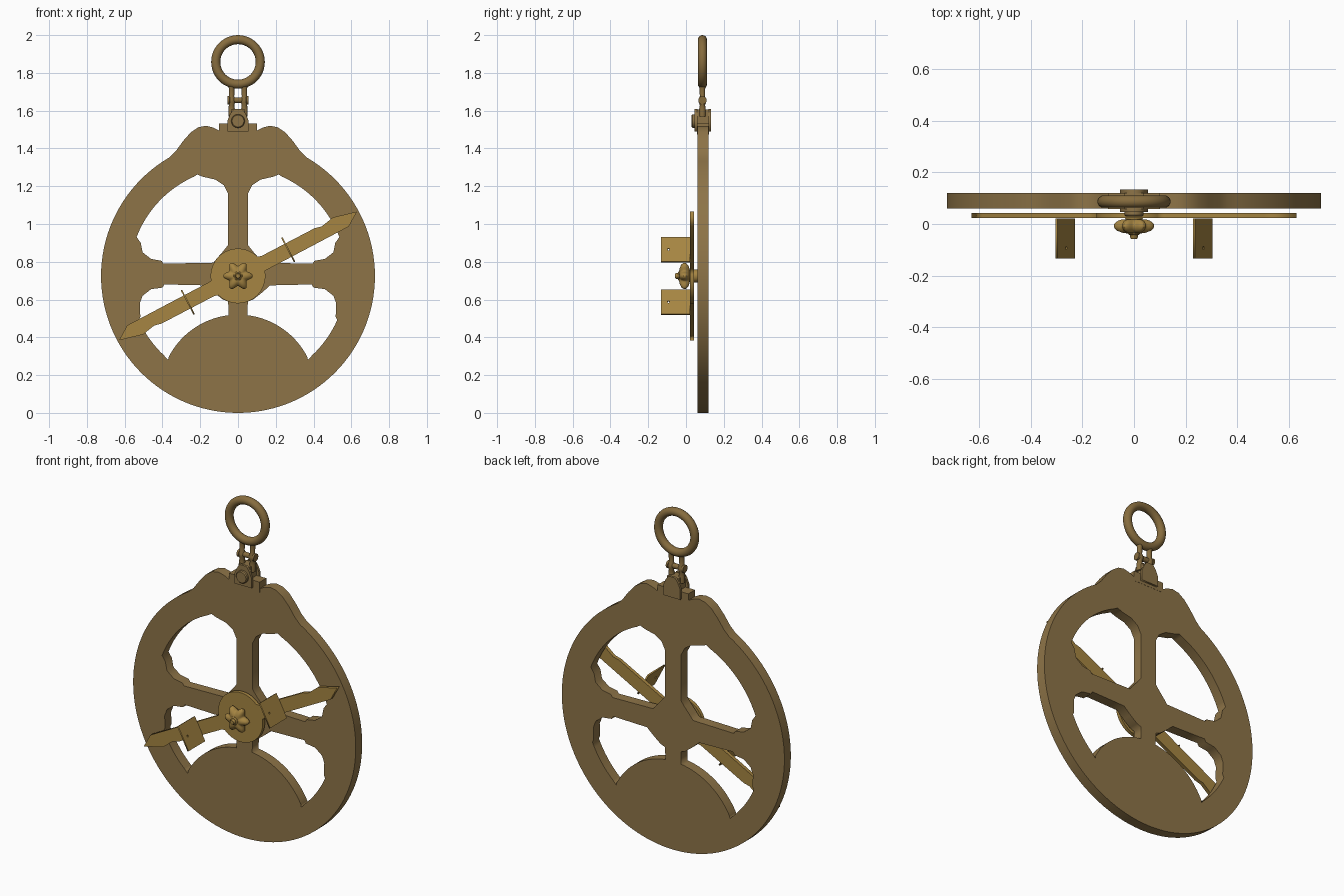
import bpy, bmesh, math
from mathutils import Matrix, Vector

if "Cube" in bpy.data.objects:
    bpy.data.objects.remove(bpy.data.objects["Cube"], do_unlink=True)

HUB = Vector((0, 0, 0.725))
TILT = math.radians(27.6)
FRONT = Matrix.Rotation(math.pi / 2, 4, 'X')     # drawing plane -> upright, facing -y


def material(name, rgb):
    m = bpy.data.materials.new(name)
    m.use_nodes = True
    m.diffuse_color = (*rgb, 1)
    m.node_tree.nodes["Principled BSDF"].inputs["Base Color"].default_value = (*rgb, 1)
    return m


BODY = material("dull bronze", (0.27, 0.175, 0.064))
BRASS = material("bright brass", (0.38, 0.235, 0.055))
DARK = material("dark brass", (0.24, 0.15, 0.048))


def add(name, mesh, mat, smooth=False):
    ob = bpy.data.objects.new(name, mesh)
    bpy.context.scene.collection.objects.link(ob)
    mesh.materials.clear()
    mesh.materials.append(mat)
    if smooth:
        bpy.context.view_layer.objects.active = ob
        bpy.ops.object.select_all(action='DESELECT')
        ob.select_set(True)
        bpy.ops.object.shade_smooth_by_angle(angle=math.radians(40))
    return ob


def plate(name, loops, thick, matrix, mat):
    """Flat plate from an outline and its holes, centred on the drawing plane."""
    cu = bpy.data.curves.new(name, 'CURVE')
    cu.dimensions, cu.fill_mode, cu.extrude = '2D', 'BOTH', thick / 2
    for pts in loops:
        sp = cu.splines.new('POLY')
        sp.points.add(len(pts) - 1)
        for p, (x, y) in zip(sp.points, pts):
            p.co = (x, y, 0, 1)
        sp.use_cyclic_u = True
    tmp = bpy.data.objects.new(name + "_curve", cu)
    bpy.context.scene.collection.objects.link(tmp)
    deps = bpy.context.evaluated_depsgraph_get()
    mesh = bpy.data.meshes.new_from_object(tmp.evaluated_get(deps))
    bpy.data.objects.remove(tmp, do_unlink=True)
    mesh.transform(matrix)
    return add(name, mesh, mat)


def lathe(name, rings, matrix, mat, seg=32, lobes=0, depth=0.0):
    """Closed solid of (radius, height) rings, optionally lobed."""
    bm = bmesh.new()
    loops = []
    for r, h in rings:
        loop = []
        for i in range(seg):
            a = math.tau * i / seg
            q = r * (1 - depth + depth * math.cos(lobes * a))
            loop.append(bm.verts.new((q * math.cos(a), q * math.sin(a), h)))
        loops.append(loop)
    for a, b in zip(loops, loops[1:]):
        for i in range(seg):
            j = (i + 1) % seg
            bm.faces.new((a[i], a[j], b[j], b[i]))
    bm.faces.new(loops[0][::-1])
    bm.faces.new(loops[-1])
    bmesh.ops.recalc_face_normals(bm, faces=bm.faces)
    bm.transform(matrix)
    mesh = bpy.data.meshes.new(name)
    bm.to_mesh(mesh)
    bm.free()
    return add(name, mesh, mat, True)


def box(name, size, loc, mat):
    bm = bmesh.new()
    bmesh.ops.create_cube(bm, size=1, matrix=Matrix.Translation(loc) @ Matrix.Diagonal((*size, 1)))
    mesh = bpy.data.meshes.new(name)
    bm.to_mesh(mesh)
    bm.free()
    return add(name, mesh, mat)


def arc(r, cz, a0, a1, n):
    angles = [math.radians(a0 + (a1 - a0) * i / n) for i in range(n + 1)]
    return [(r * math.cos(a), cz + r * math.sin(a)) for a in angles]


def flip(pts):
    return [(-x, z) for x, z in reversed(pts)]


def at(y, z=0.0, x=0.0):
    return Matrix.Translation((x, y, z)) @ FRONT


# Wheel: round rim with raised shoulders, four openings and a weighted base
right_edge = arc(0.725, 0.725, -90, 60, 50) + [
    (0.33, 1.385), (0.29, 1.44), (0.25, 1.485), (0.21, 1.512), (0.17, 1.52),
    (0.13, 1.51), (0.1, 1.495)]
outline = right_edge + flip(right_edge[1:])
upper = arc(0.575, 0.725, 21, 66, 14) + [
    (0.215, 1.262), (0.185, 1.25), (0.12, 1.235), (0.075, 1.205), (0.052, 1.16),
    (0.052, 0.89), (0.075, 0.86), (0.11, 0.82), (0.13, 0.795), (0.395, 0.79),
    (0.405, 0.805), (0.46, 0.815), (0.505, 0.85), (0.515, 0.90)]
lower = [(0.052, 0.59), (0.065, 0.575), (0.125, 0.635), (0.17, 0.675), (0.39, 0.68),
         (0.4, 0.663), (0.46, 0.655), (0.505, 0.62), (0.52, 0.58), (0.517, 0.51)]
lower[1] = (0.08, 0.6)
lower += arc(0.575, 0.725, -24, -47, 8) + [(0.37, 0.28)] + arc(0.413, 0.107, 27, 83, 16)
plate("wheel", [outline, upper, flip(upper), lower, flip(lower)], 0.06, at(0.09), BODY)

# Sighting rule: pointed arms either side of a round centre
arm = arc(0.145, 0, -162, -17, 20) + [
    (0.17, -0.042), (0.641, -0.04), (0.716, 0.01), (0.589, 0.042), (0.515, 0.027),
    (0.477, 0.036), (0.16, 0.036)]
half = [p for p in arm if p[0] > 0] + arc(0.145, 0, 17, 85, 10)
rule = half + [(-x, -z) for x, z in half]
tilted = Matrix.Translation(HUB) @ Matrix.Rotation(-TILT, 4, 'Y')
plate("sighting_rule", [rule], 0.021, tilted @ at(0.033), BRASS)

# Sight vanes: thin upright plates with a pinhole
vane = [(-0.073, 0.0), (0.073, 0.0), (0.073, 0.155), (-0.073, 0.155)]
pinhole = [(x, z + 0.115) for x, z in arc(0.006, 0, 0, 330, 11)]
to_vane = Matrix(((0, 0, 1, 0), (0, -1, 0, 0.022), (1, 0, 0, 0), (0, 0, 0, 1)))
for side, u in (("left", 0.3), ("right", -0.3)):
    plate("sight_vane_" + side, [vane, pinhole], 0.008,
          tilted @ Matrix.Translation((u, 0, 0)) @ to_vane, BRASS)

# Pivot: shaft, washer and six-lobed thumb nut
hub = at(0, HUB.z)
lathe("pivot_shaft", [(0.015, -0.1), (0.015, 0.052), (0.011, 0.058)], hub, BRASS, 20)
lathe("pivot_washer", [(0.034, -0.06), (0.034, -0.022), (0.03, -0.012)], hub, BRASS)
lathe("thumb_nut", [(0.045, -0.018), (0.062, -0.013), (0.077, 0.0), (0.078, 0.012),
                    (0.068, 0.025), (0.045, 0.034), (0.03, 0.036)], hub, BRASS, 72, 6, 0.16)
lathe("nut_collar", [(0.024, 0.03), (0.024, 0.038), (0.018, 0.043)], hub, BRASS, 20)

# Hanger bracket: foot, two cheeks and a pin
box("bracket_foot", (0.2, 0.062, 0.06), (0, 0.09, 1.503), BODY)
cheek = [(-0.055, 1.49), (0.055, 1.49), (0.055, 1.55), (0.04, 1.585), (0.022, 1.61),
         (-0.022, 1.61), (-0.04, 1.585), (-0.055, 1.55)]
for side, y in (("front", 0.053), ("back", 0.126)):
    plate("bracket_cheek_" + side, [cheek], 0.014, at(y), BODY)
box("bracket_tongue", (0.075, 0.062, 0.09), (0, 0.09, 1.56), BODY)
lathe("bracket_pin", [(0.036, 0.0), (0.036, 0.013), (0.031, 0.018)], at(0.047, 1.545), BODY)

# Shackle: two posts joined by a cross bar
for side, x in (("left", 0.034), ("right", -0.034)):
    lathe("shackle_post_" + side,
          [(0.017, 1.57), (0.017, 1.61), (0.014, 1.63), (0.02, 1.645), (0.02, 1.66),
           (0.014, 1.675), (0.015, 1.72), (0.018, 1.745)],
          Matrix.Translation((x, 0.087, 0)), DARK, 16)
lathe("shackle_bar", [(0.022, -0.056), (0.022, -0.044), (0.015, -0.042),
                      (0.015, 0.042), (0.022, 0.044), (0.022, 0.056)],
      Matrix.Translation((0, 0.087, 1.655)) @ Matrix.Rotation(math.pi / 2, 4, 'Y'), DARK, 20)

# Hanging ring
bpy.ops.mesh.primitive_torus_add(major_radius=0.118, minor_radius=0.024, major_segments=48,
                                 minor_segments=16, location=(0, 0.087, 1.858),
                                 rotation=(math.pi / 2, 0, 0))
ring = bpy.context.object
ring.name = "hanging_ring"
ring.data.materials.append(DARK)
bpy.ops.object.shade_smooth_by_angle(angle=math.radians(60))
